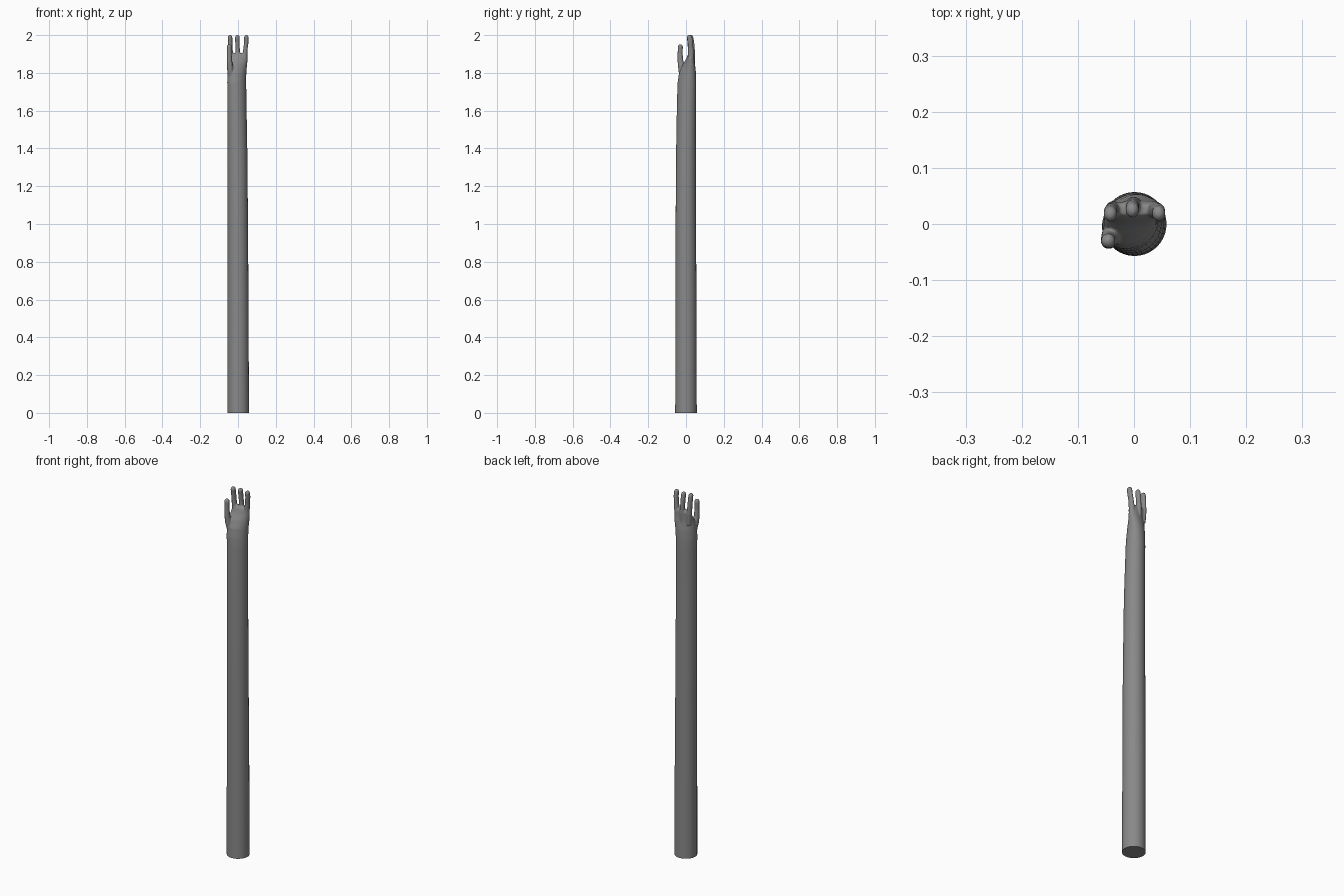
import bpy, bmesh, math

if "Cube" in bpy.data.objects:
    bpy.data.objects.remove(bpy.data.objects["Cube"])

skin = bpy.data.materials.new("grey")
skin.diffuse_color = (0.25, 0.25, 0.25, 1)
skin.use_nodes = True
skin.node_tree.nodes["Principled BSDF"].inputs["Base Color"].default_value = skin.diffuse_color


def loft(bm, rings, sides, cap_top=True):
    """Skin ellipse rings given as (z, centre x, centre y, radius a, radius b, angle)."""
    loops = []
    for z, cx, cy, a, b, ang in rings:
        c, s = math.cos(math.radians(ang)), math.sin(math.radians(ang))
        loop = []
        for i in range(sides):
            t = 2 * math.pi * i / sides
            u, v = a * math.cos(t), b * math.sin(t)
            loop.append(bm.verts.new((cx + u * c - v * s, cy + u * s + v * c, z)))
        loops.append(loop)
    for lo, hi in zip(loops, loops[1:]):
        for i in range(sides):
            j = (i + 1) % sides
            bm.faces.new((lo[i], lo[j], hi[j], hi[i]))
    bm.faces.new(loops[0][::-1])
    if cap_top:
        bm.faces.new(loops[-1])


def digit(bm, path):
    """Tapered finger along (z, x, y, rx, ry) points, closed by a rounded tip."""
    rings = [p + (0,) for p in path]
    z, x, y, rx, ry = path[-1]
    h = rx * 1.1
    for k in range(1, 6):
        t = math.radians(k * 16.5)
        rings.append((z + h * math.sin(t), x, y, rx * math.cos(t), ry * math.cos(t), 0))
    loft(bm, rings, 16)


def make_object(name, bm):
    mesh = bpy.data.meshes.new(name)
    bm.to_mesh(mesh)
    bm.free()
    mesh.materials.append(skin)
    ob = bpy.data.objects.new(name, mesh)
    bpy.context.collection.objects.link(ob)
    bpy.ops.object.select_all(action='DESELECT')
    ob.select_set(True)
    bpy.context.view_layer.objects.active = ob
    return ob


WRIST = 1.70
wrist_ring = (WRIST, -0.006, 0.004, 0.053, 0.047, 45)

# Long arm, slightly flattened towards the wrist
bm = bmesh.new()
loft(bm, [(0.0, 0.001, 0.0, 0.057, 0.057, 45),
          (0.5, 0.0, 0.0, 0.056, 0.056, 45),
          (1.0, -0.001, -0.001, 0.054, 0.054, 45),
          (1.4, -0.003, 0.0, 0.053, 0.051, 45),
          (1.6, -0.005, 0.002, 0.053, 0.048, 45),
          wrist_ring], 40, cap_top=False)
make_object("arm", bm)
bpy.ops.object.shade_smooth_by_angle(angle=math.radians(40))

# Palm, thinning backwards into the row of fingers
bm = bmesh.new()
loft(bm, [(1.64, -0.0055, 0.003, 0.053, 0.0475, 45),
          wrist_ring,
          (1.75, -0.007, 0.005, 0.054, 0.045, 42),
          (1.80, -0.006, 0.008, 0.054, 0.040, 34),
          (1.84, -0.003, 0.014, 0.053, 0.031, 20),
          (1.87, 0.0, 0.021, 0.051, 0.022, 6),
          (1.895, 0.0, 0.025, 0.049, 0.016, 0),
          (1.905, 0.0, 0.026, 0.044, 0.009, 0)], 40)

# Three fingers
for x0, x1, y0, y1 in ((-0.038, -0.042, 0.025, 0.018),
                       (-0.001, -0.003, 0.033, 0.025),
                       (0.036, 0.044, 0.026, 0.019)):
    digit(bm, [(1.83, x0 * 0.9, y0 - 0.003, 0.014, 0.017),
               (1.89, x0, y0, 0.0135, 0.016),
               (1.93, (x0 + x1) / 2, y0 - 0.001, 0.0115, 0.0145),
               (1.965, x1, (y0 + y1) / 2, 0.0120, 0.0145),
               (1.988, x1, y1, 0.0120, 0.0140)])

# Thumb
digit(bm, [(1.76, -0.032, -0.012, 0.016, 0.020),
           (1.82, -0.041, -0.021, 0.017, 0.020),
           (1.86, -0.045, -0.029, 0.0145, 0.0155),
           (1.90, -0.046, -0.031, 0.0125, 0.0135),
           (1.938, -0.046, -0.030, 0.0130, 0.0135)])

# Fuse palm and digits into one soft surface
hand = make_object("hand", bm)
remesh = hand.modifiers.new("fuse", 'REMESH')
remesh.mode = 'VOXEL'
remesh.voxel_size = 0.0028
smooth = hand.modifiers.new("soften", 'SMOOTH')
smooth.factor = 0.5
smooth.iterations = 5
for name in ("fuse", "soften"):
    bpy.ops.object.modifier_apply(modifier=name)

# Trim the hidden stub below the wrist
bm = bmesh.new()
bm.from_mesh(hand.data)
bmesh.ops.bisect_plane(bm, geom=bm.verts[:] + bm.edges[:] + bm.faces[:],
                       plane_co=(0, 0, WRIST - 0.001), plane_no=(0, 0, 1),
                       clear_inner=True)
# Stretch so the fingertips reach full height
top = max(v.co.z for v in bm.verts)
for v in bm.verts:
    v.co.z = WRIST + (v.co.z - WRIST) * (2.0 - WRIST) / (top - WRIST)
for f in bm.faces:
    f.material_index = 0
bm.to_mesh(hand.data)
bm.free()
bpy.ops.object.shade_smooth()
